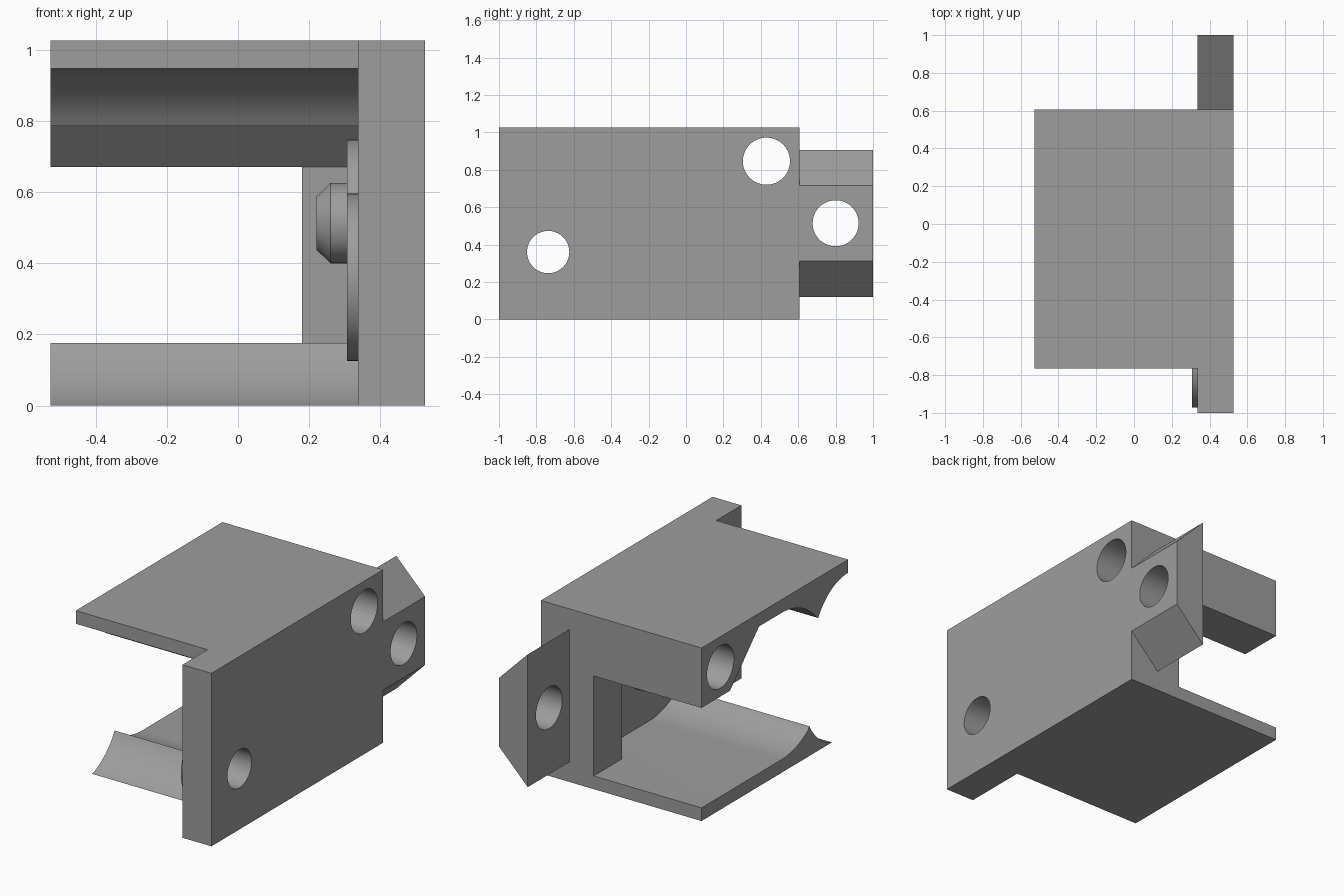
import bpy
import bmesh
import math

if "Cube" in bpy.data.objects:
    bpy.data.objects.remove(bpy.data.objects["Cube"])

grey = bpy.data.materials.new("plain grey")
grey.diffuse_color = (0.34, 0.34, 0.34, 1)
grey.use_nodes = True
grey.node_tree.nodes["Principled BSDF"].inputs["Base Color"].default_value = grey.diffuse_color

X0, X_IN, X1 = -0.527, 0.337, 0.526   # open end, plate inner face, plate outer face
BACK = 0.607                          # rear face of the housing
PIN = (-0.14, 0.5125)                 # solid pin axis (y, z)
SHAFT = (-0.737, 0.36)                # front shaft hole axis
BAR_HOLE = (0.43, 0.846)
TAB_HOLE = (0.80, 0.514)


def loft(name, rings):
    """Solid from matching (x, [(y, z), ...]) rings along x."""
    bm = bmesh.new()
    loops = [[bm.verts.new((x, y, z)) for y, z in pts] for x, pts in rings]
    bm.faces.new(loops[0])
    bm.faces.new(loops[-1])
    n = len(loops[0])
    for a, b in zip(loops, loops[1:]):
        for i in range(n):
            j = (i + 1) % n
            bm.faces.new((a[i], a[j], b[j], b[i]))
    bmesh.ops.recalc_face_normals(bm, faces=bm.faces)
    if bm.calc_volume(signed=True) < 0:
        bmesh.ops.reverse_faces(bm, faces=bm.faces)
    mesh = bpy.data.meshes.new(name)
    bm.to_mesh(mesh)
    bm.free()
    mesh.materials.append(grey)
    obj = bpy.data.objects.new(name, mesh)
    bpy.context.collection.objects.link(obj)
    return obj


def prism(name, pts, x0, x1):
    return loft(name, [(x0, pts), (x1, pts)])


def rect(y0, y1, z0, z1):
    return [(y0, z0), (y1, z0), (y1, z1), (y0, z1)]


def arc(c, r, a0, a1, n=20):
    return [(c[0] + r * math.cos(math.radians(a0 + (a1 - a0) * i / n)),
             c[1] + r * math.sin(math.radians(a0 + (a1 - a0) * i / n)))
            for i in range(n + 1)]


def circle(c, r, n=64):
    return arc(c, r, 0, 360, n)[:-1]


def volume(mesh):
    bm = bmesh.new()
    bm.from_mesh(mesh)
    v = bm.calc_volume()
    bm.free()
    return v


def combine(target, tool, operation):
    """Boolean that is kept only if the resulting volume is plausible."""
    old = target.data.copy()
    before, extra = volume(old), volume(tool.data)
    mod = target.modifiers.new("combine", 'BOOLEAN')
    mod.operation = operation
    mod.solver = 'EXACT'
    mod.object = tool
    bpy.context.view_layer.objects.active = target
    bpy.ops.object.modifier_apply(modifier=mod.name)
    after = volume(target.data)
    if operation == 'UNION':
        good = max(before, extra) - 1e-4 <= after <= before + extra + 1e-4
    else:
        good = before - extra - 1e-4 <= after <= before + 1e-4
    if not good:
        target.data = old
    return good


# Side plate
body = prism("gear_housing", rect(-1, BACK, 0, 1.025), X_IN, X1)

# Roof with front scoop, round cavity, sloped shoulder and rear bar
roof = [(BACK, 1.025), (-0.765, 1.025)]
roof += arc((-0.765, 0.624), 0.323, 90, 30)
roof += arc(PIN, 0.4345, 139, 90)
roof += [(0.07, 0.947), (0.34, 0.67), (BACK, 0.67)]

# Floor with pointed lip between the two gear clearances
floor = [(BACK, 0), (BACK, 0.078)]
floor += arc(PIN, 0.4345, 270, 235)
floor += [(-0.402, 0.176)]
floor += arc(SHAFT, 0.382, -31, -69)
floor += [(-0.613, 0)]

# Rear corner block and flared rear tab
block = rect(0.34, BACK, 0.04, 0.8)
inner_tab = rect(0.55, 1, 0.12, 0.906)
outer_tab = rect(0.55, 1, 0.311, 0.716)

# Two shaft bosses and a chamfered pin
parts = [
    prism("roof", roof, X0, 0.43),
    prism("floor", floor, X0, 0.43),
    prism("corner_block", block, 0.18, 0.43),
    loft("rear_tab", [(X_IN, inner_tab), (X1, outer_tab)]),
    prism("shaft_boss", circle(SHAFT, 0.235), 0.306, 0.43),
    prism("pin_boss", circle(PIN, 0.235), 0.306, 0.43),
    loft("pin", [(0.22, circle(PIN, 0.074)), (0.26, circle(PIN, 0.113)),
                 (0.43, circle(PIN, 0.113))]),
]
solids = [body]
for part in parts:
    if combine(body, part, 'UNION'):
        bpy.data.objects.remove(part, do_unlink=True)
    else:
        solids.append(part)

# Through holes
for centre, radius in ((SHAFT, 0.113), (BAR_HOLE, 0.126), (TAB_HOLE, 0.123)):
    cutter = prism("hole_cutter", circle(centre, radius), -0.8, 0.8)
    for solid in solids:
        combine(solid, cutter, 'DIFFERENCE')
    bpy.data.objects.remove(cutter, do_unlink=True)

# Smooth the curved walls, keep corners sharp
for solid in solids:
    bpy.ops.object.select_all(action='DESELECT')
    solid.select_set(True)
    bpy.context.view_layer.objects.active = solid
    bpy.ops.object.shade_smooth_by_angle(angle=math.radians(25))
